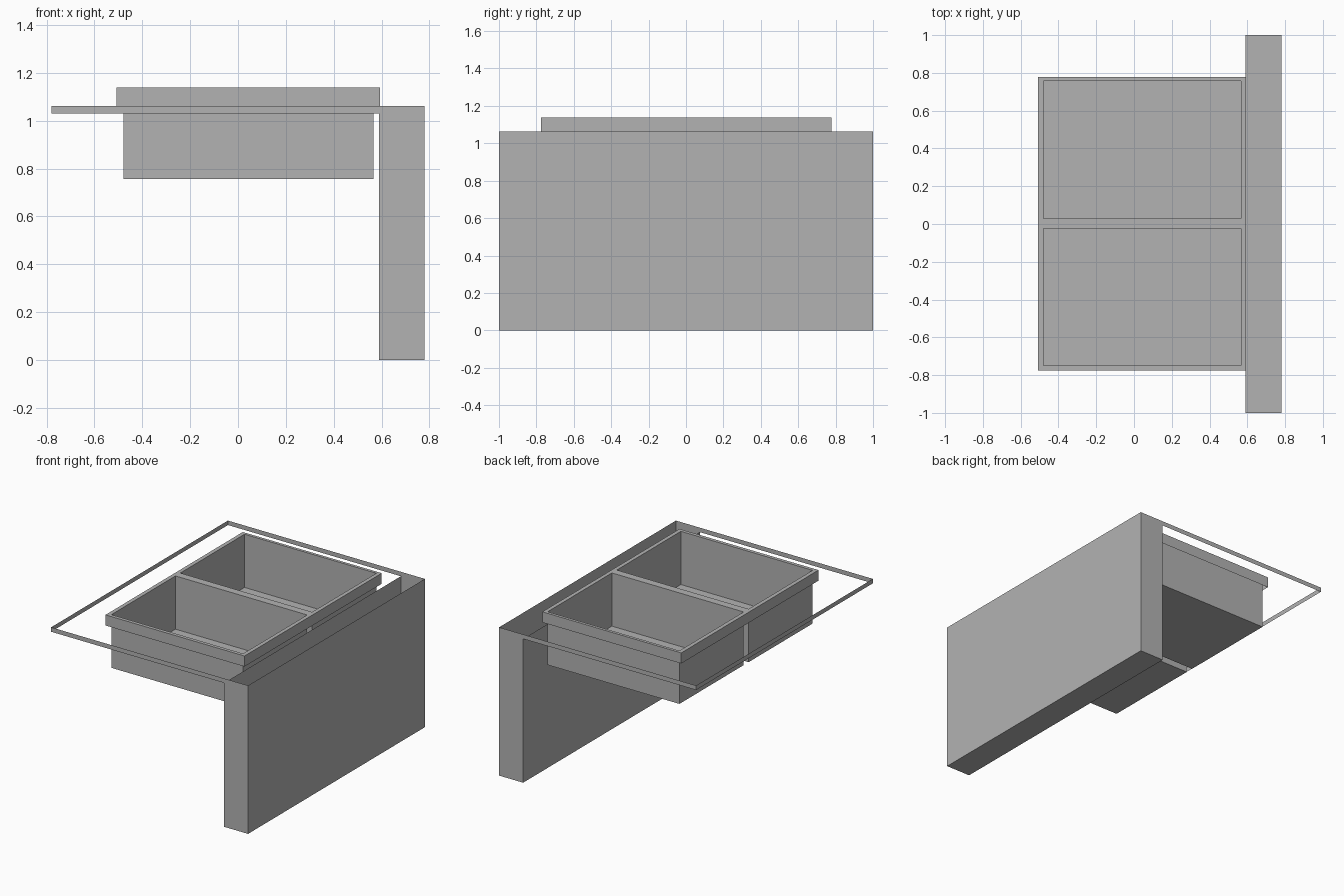
import bpy, bmesh

if "Cube" in bpy.data.objects:
    bpy.data.objects.remove(bpy.data.objects["Cube"])

grey = bpy.data.materials.new("plain grey")
grey.diffuse_color = (0.45, 0.45, 0.45, 1)
grey.use_nodes = True
grey.node_tree.nodes["Principled BSDF"].inputs["Base Color"].default_value = grey.diffuse_color


def make(name, quads):
    """Thin sheet object from a list of four-cornered faces."""
    bm = bmesh.new()
    for q in quads:
        bm.faces.new([bm.verts.new(p) for p in q])
    bmesh.ops.remove_doubles(bm, verts=bm.verts, dist=0.0001)
    me = bpy.data.meshes.new(name)
    bm.to_mesh(me)
    bm.free()
    me.materials.append(grey)
    ob = bpy.data.objects.new(name, me)
    bpy.context.collection.objects.link(ob)
    return ob


def wall(a, b, z0, z1):
    """Upright face between two plan points."""
    return [(*a, z0), (*b, z0), (*b, z1), (*a, z1)]


def flat(x0, x1, y0, y1, z):
    """Level face facing up."""
    return [(x0, y0, z), (x1, y0, z), (x1, y1, z), (x0, y1, z)]


def ring(x0, x1, y0, y1, z0, z1):
    """Four outward-facing walls around a rectangle."""
    c = [(x0, y0), (x1, y0), (x1, y1), (x0, y1)]
    return [wall(c[i], c[(i + 1) % 4], z0, z1) for i in range(4)]


X, PANEL, TOP, UNDER = 0.78, 0.59, 1.062, 1.03
RIM, FLOOR = 1.138, 0.757

# End panel, open at the top, inner side ending below the counter edge
make("end_panel", [
    wall((PANEL, -1), (X, -1), 0, TOP),
    wall((X, -1), (X, 1), 0, TOP),
    wall((X, 1), (PANEL, 1), 0, TOP),
    wall((PANEL, 1), (PANEL, -1), 0, UNDER),
    flat(PANEL, X, -1, 1, 0)[::-1],
])

# Thin counter edge strip on the three remaining sides
make("counter_edge", [
    wall((PANEL, 1), (-X, 1), UNDER, TOP),
    wall((-X, 1), (-X, -1), UNDER, TOP),
    wall((-X, -1), (PANEL, -1), UNDER, TOP),
])

# Sink rim: outer skirt and flat top bars around both bowls
ox0, ox1, oy0, oy1 = -0.507, 0.594, -0.775, 0.778
ix0, ix1 = -0.478, 0.566
bowls = {"front": (-0.75, -0.025), "back": (0.03, 0.757)}
(f0, f1), (b0, b1) = bowls["front"], bowls["back"]
rim = ring(ox0, ox1, oy0, oy1, TOP, RIM)
rim += [flat(ox0, ix0, oy0, oy1, RIM), flat(ix1, ox1, oy0, oy1, RIM)]
rim += [flat(ix0, ix1, y0, y1, RIM) for y0, y1 in ((oy0, f0), (f1, b0), (b1, oy1))]
make("sink_rim", rim)

# Two open bowls hanging from the rim
for side, (y0, y1) in bowls.items():
    make(side + "_sink_bowl", ring(ix0, ix1, y0, y1, FLOOR, RIM)
         + [flat(ix0, ix1, y0, y1, FLOOR)[::-1]])
